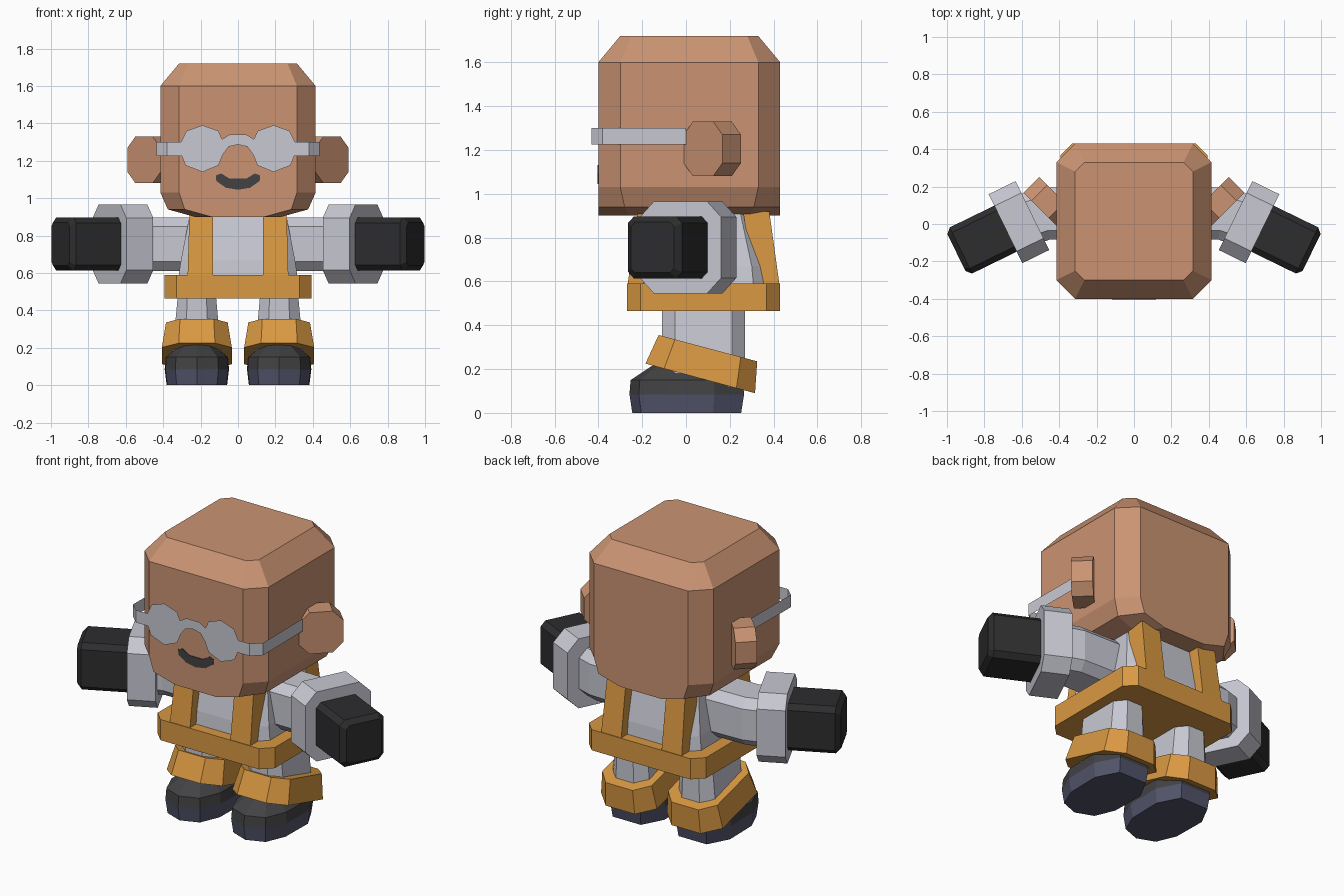
import bpy, bmesh, math
from mathutils import Vector

if "Cube" in bpy.data.objects:
    bpy.data.objects.remove(bpy.data.objects["Cube"])


def material(name, rgb):
    lin = [((c / 255 + 0.055) / 1.055) ** 2.4 for c in rgb] + [1.0]
    m = bpy.data.materials.new(name)
    m.diffuse_color = lin
    m.use_nodes = True
    m.node_tree.nodes["Principled BSDF"].inputs["Base Color"].default_value = lin
    return m


SKIN = material("tan skin", (203, 148, 115))
CLOTH = material("pale grey", (200, 200, 211))
ORANGE = material("orange", (217, 152, 66))
GLOVE = material("near black", (45, 45, 47))
CHARCOAL = material("charcoal", (66, 66, 68))
NAVY = material("slate navy", (82, 84, 107))


def build(name, mat, rings=(), sheets=(), side=1):
    """Loft closed rings with end caps, and/or add flat sheets; side=-1 mirrors in x."""
    bm = bmesh.new()

    def verts(pts):
        return [bm.verts.new((p[0] * side, p[1], p[2])) for p in pts]
    loops = [verts(r) for r in rings]
    for a, b in zip(loops, loops[1:]):
        n = len(a)
        for i in range(n):
            bm.faces.new((a[i], a[(i + 1) % n], b[(i + 1) % n], b[i]))
    if loops:
        bm.faces.new(loops[0][::-1])
        bm.faces.new(loops[-1])
    for s in sheets:
        bm.faces.new(verts(s))
    if loops:
        bmesh.ops.recalc_face_normals(bm, faces=bm.faces)
    me = bpy.data.meshes.new(name)
    bm.to_mesh(me)
    bm.free()
    me.materials.append(mat)
    ob = bpy.data.objects.new(name, me)
    bpy.context.collection.objects.link(ob)
    return ob


def octagon(hx, hy, cx, cy):
    """Rectangle with clipped corners."""
    return [(hx, cy - hy), (hx, hy - cy), (hx - cx, hy), (cx - hx, hy),
            (-hx, hy - cy), (-hx, cy - hy), (cx - hx, -hy), (hx - cx, -hy)]


def flat_ring(z, hx, hy, cx, cy, x=0, y=0, tilt=0):
    """Horizontal octagon; tilt makes z change along y."""
    return [(x + a, y + b, z + tilt * (y + b)) for a, b in octagon(hx, hy, cx, cy)]


def cross_ring(x, y, z, v, hv, hz, c):
    """Upright octagon spanned by the horizontal direction v and the z axis."""
    return [(x + v[0] * a, y + v[1] * a, z + b) for a, b in octagon(hv, hz, c, c)]


# Head: clipped box, bevelled on top and pinched under the jaw
HY = 0.015
build("head", SKIN, [
    flat_ring(0.90, 0.23, 0.415, 0.09, 0.14, y=HY),
    flat_ring(0.94, 0.375, 0.415, 0.09, 0.12, y=HY),
    flat_ring(1.03, 0.415, 0.415, 0.10, 0.10, y=HY),
    flat_ring(1.60, 0.415, 0.415, 0.10, 0.10, y=HY),
    flat_ring(1.72, 0.315, 0.315, 0.05, 0.05, y=HY)])

# Glasses: thin sheet with two angular lenses and wrapping temples
half = [(0.045, 1.34), (0.085, 1.315), (0.105, 1.36), (0.19, 1.39), (0.275, 1.36),
        (0.305, 1.30), (0.38, 1.30), (0.38, 1.225), (0.30, 1.225), (0.28, 1.175),
        (0.19, 1.14), (0.105, 1.175), (0.08, 1.235), (0.05, 1.275)]
front = half + [(0, 1.287)] + [(-x, z) for x, z in half[::-1]]
sheets = [[(x, -0.432, z) for x, z in front[::-1]]]
for s in (1, -1):
    path = [(0.38, -0.432), (0.435, -0.38), (0.432, 0.0)]
    for (x0, y0), (x1, y1) in zip(path, path[1:]):
        sheets.append([(s * x0, y0, 1.225), (s * x1, y1, 1.225),
                       (s * x1, y1, 1.30), (s * x0, y0, 1.30)][::s])
build("glasses", CLOTH, sheets=sheets)

# Mouth: thin smiling plate
smile = [(0.045, 1.105), (0.09, 1.132), (0.118, 1.122), (0.116, 1.092), (0.065, 1.056)]
smile = smile + [(0, 1.045)] + [(-x, z) for x, z in smile[::-1]]
build("mouth", CHARCOAL, [[(x, y, z) for x, z in smile] for y in (-0.397, -0.404)])

# Torso and belt
BY = 0.08
build("torso", CLOTH, [
    flat_ring(0.50, 0.33, 0.295, 0.06, 0.06, y=BY),
    flat_ring(0.67, 0.305, 0.28, 0.06, 0.06, y=BY),
    flat_ring(0.95, 0.25, 0.22, 0.06, 0.06, y=BY)])
build("belt", ORANGE, [flat_ring(z, 0.392, 0.35, 0.062, 0.062, y=BY) for z in (0.465, 0.59)])

# Arm frame: u points out along the forearm, v across it
ang = math.radians(-26)
u = Vector((math.cos(ang), math.sin(ang)))
v = Vector((-u.y, u.x))
wrist = Vector((0.615, 0.01))
AZ = 0.755


def forearm_ring(d, hv, hz, c):
    p = wrist + u * d
    return cross_ring(p.x, p.y, AZ, v, hv, hz, c)


LX = 0.22
# Outline of one shoe, right half then mirrored half
toe = [(0.115, -0.215), (0.168, -0.09), (0.172, 0.13), (0.10, 0.265)]
shoe = [(0, -0.258)] + toe + [(-x, y) for x, y in toe[::-1]]


def shoe_ring(z, sx, sy, y=0):
    return [(LX + x * sx, y + b * sy, z) for x, b in shoe]


for name, s in (("left", 1), ("right", -1)):
    # Ear: octagonal disc turned half to the front
    d = math.sqrt(0.5)
    build(name + "_ear", SKIN, [
        cross_ring(0.46 + k * d, 0.12 - k * d, 1.205, (d, d), 0.125, 0.125, 0.06)
        for k in (-0.06, 0.06)], side=s)

    # Braces, front and back
    for part, f in (("front", -1), ("back", 1)):
        build(f"{name}_{part}_brace", ORANGE, [
            [(0.135, BY + f * i, z), (x, BY + f * i, z), (x, BY + f * o, z), (0.135, BY + f * o, z)]
            for z, i, o, x in ((0.56, 0.24, 0.35, 0.27), (0.92, 0.18, 0.30, 0.26))], side=s)

    # Sleeve, cuff and blocky hand
    build(name + "_sleeve", CLOTH, [
        cross_ring(0.20, 0.06, AZ, (0, 1), 0.142, 0.143, 0.05),
        cross_ring(0.48, 0.055, AZ, (0.22, 0.97), 0.142, 0.143, 0.05),
        forearm_ring(0, 0.142, 0.143, 0.05)], side=s)
    build(name + "_sleeve_cuff", CLOTH,
          [forearm_ring(k, 0.205, 0.21, 0.07) for k in (-0.08, 0.08)], side=s)
    build(name + "_hand", GLOVE, [
        forearm_ring(0, 0.137, 0.142, 0.03),
        forearm_ring(0.345, 0.137, 0.142, 0.03),
        forearm_ring(0.372, 0.11, 0.115, 0.02)], side=s)

    # Leg and tilted trouser cuff
    build(name + "_leg", CLOTH, [
        flat_ring(0.12, 0.135, 0.19, 0.07, 0.06, x=LX, y=BY),
        flat_ring(0.50, 0.10, 0.19, 0.05, 0.06, x=LX, y=BY)], side=s)
    build(name + "_trouser_cuff", ORANGE, [
        flat_ring(0.175, 0.187, 0.25, 0.09, 0.085, x=LX, y=0.065, tilt=-0.27),
        flat_ring(0.322, 0.165, 0.225, 0.075, 0.075, x=LX, y=0.10, tilt=-0.267)], side=s)

    # Shoe: sole band and sloping upper
    build(name + "_shoe_sole", NAVY,
          [shoe_ring(0, 0.94, 0.95), shoe_ring(0.085, 1, 1)], side=s)
    build(name + "_shoe_upper", CHARCOAL, [
        shoe_ring(0.085, 1, 1), shoe_ring(0.15, 0.97, 0.98),
        shoe_ring(0.225, 0.45, 0.5, y=-0.01)], side=s)
